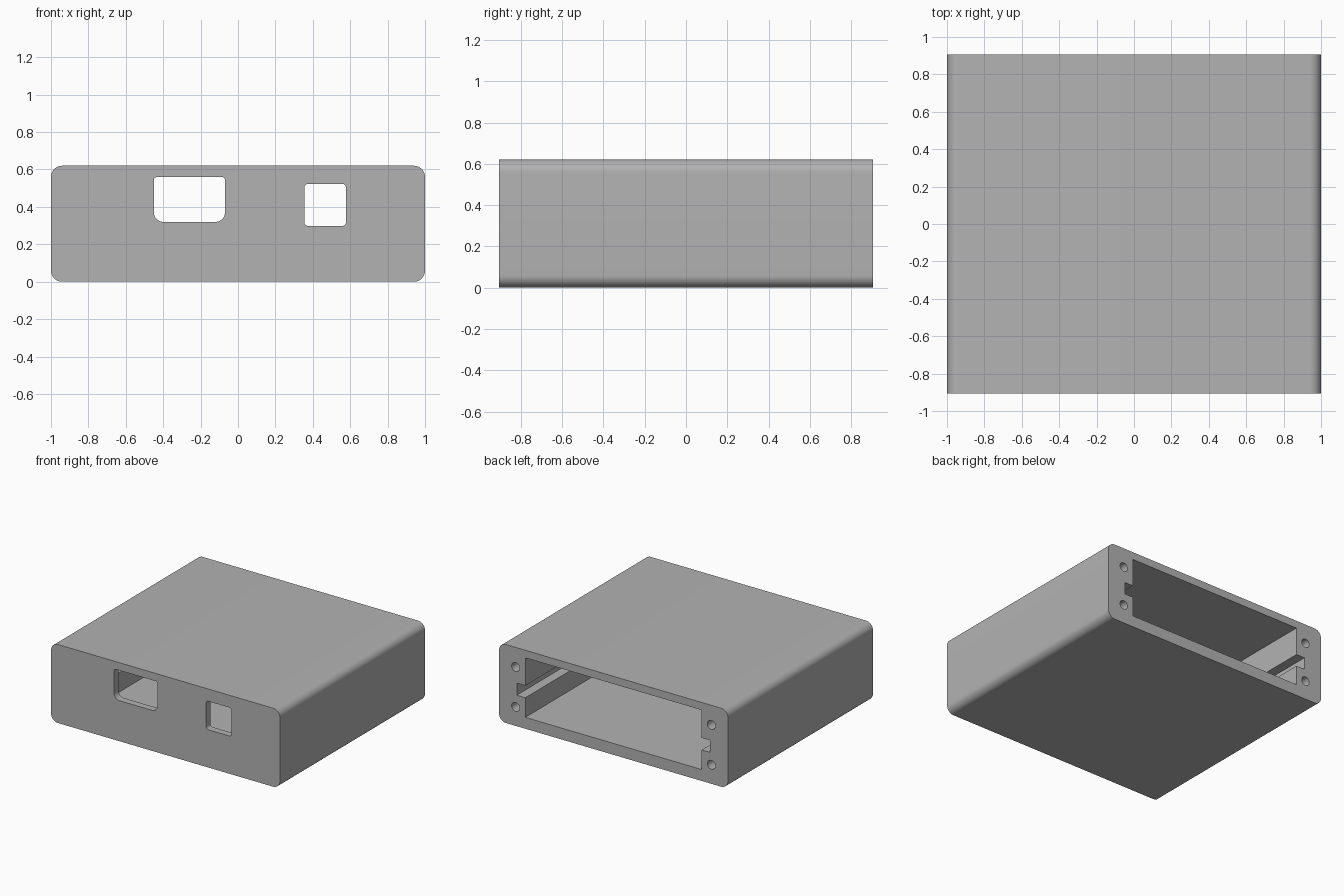
import bpy, bmesh, math

if "Cube" in bpy.data.objects:
    bpy.data.objects.remove(bpy.data.objects["Cube"], do_unlink=True)

HALF_DEPTH = 0.905
FRONT_WALL = 0.055

grey = bpy.data.materials.new("plain grey")
grey.use_nodes = True
colour = (0.45, 0.45, 0.45, 1)
grey.diffuse_color = colour
grey.node_tree.nodes["Principled BSDF"].inputs["Base Color"].default_value = colour


def rounded_rect(x0, x1, z0, z1, r_bottom=0.0, r_top=0.0, steps=10):
    """Counter-clockwise outline with separate bottom and top corner radii."""
    pts = []
    corners = [(x0, z0, 1, 1, r_bottom, 180), (x1, z0, -1, 1, r_bottom, 270),
               (x1, z1, -1, -1, r_top, 0), (x0, z1, 1, -1, r_top, 90)]
    for x, z, sx, sz, r, start in corners:
        if r == 0:
            pts.append((x, z))
            continue
        for i in range(steps + 1):
            a = math.radians(start + 90 * i / steps)
            pts.append((x + sx * r + r * math.cos(a), z + sz * r + r * math.sin(a)))
    return pts


def circle(x, z, r, n=32):
    return [(x + r * math.cos(math.tau * i / n), z + r * math.sin(math.tau * i / n))
            for i in range(n)]


def extrude(name, outline, y0, y1):
    """Solid made by sweeping an x-z outline from y0 to y1."""
    bm = bmesh.new()
    face = bm.faces.new([bm.verts.new((x, y0, z)) for x, z in outline])
    ext = bmesh.ops.extrude_face_region(bm, geom=[face])
    for v in ext["geom"]:
        if isinstance(v, bmesh.types.BMVert):
            v.co.y = y1
    bmesh.ops.recalc_face_normals(bm, faces=bm.faces)
    mesh = bpy.data.meshes.new(name)
    bm.to_mesh(mesh)
    bm.free()
    obj = bpy.data.objects.new(name, mesh)
    bpy.context.collection.objects.link(obj)
    mesh.materials.append(grey)
    return obj


def cut(target, outline, y0, y1):
    """Subtract a swept outline from the target and drop the cutter."""
    cutter = extrude("cutter", outline, y0, y1)
    cutter.hide_render = True
    mod = target.modifiers.new("cut", "BOOLEAN")
    mod.operation = "DIFFERENCE"
    mod.solver = "EXACT"
    mod.object = cutter
    bpy.context.view_layer.objects.active = target
    bpy.ops.object.modifier_apply(modifier=mod.name)
    bpy.data.objects.remove(cutter, do_unlink=True)


# Outer shell with rounded long edges
enclosure = extrude("enclosure", rounded_rect(-1, 1, 0, 0.62, 0.06, 0.06),
                    -HALF_DEPTH, HALF_DEPTH)

# Cavity open at the back, with a board slot along each side, as one outline
inner_front = -HALF_DEPTH + FRONT_WALL
back = HALF_DEPTH + 0.1
side = [(0.77, 0.09), (0.77, 0.245), (0.845, 0.245),
        (0.845, 0.34), (0.77, 0.34), (0.77, 0.56)]
cavity = side + [(-x, z) for x, z in reversed(side)]
cut(enclosure, cavity, inner_front, back)

# Two port windows in the front wall
front = -HALF_DEPTH - 0.1
window_end = inner_front + 0.1
cut(enclosure, rounded_rect(-0.45, -0.07, 0.32, 0.559, 0.05, 0.015), front, window_end)
cut(enclosure, rounded_rect(0.355, 0.577, 0.298, 0.523, 0.02, 0.02), front, window_end)

# Four screw holes in the back rim
for x in (-0.855, 0.855):
    for z in (0.15, 0.465):
        cut(enclosure, circle(x, z, 0.035), HALF_DEPTH - 0.35, back)

# Smooth the rounded edges, keep the rest sharp
bpy.ops.object.select_all(action="DESELECT")
enclosure.select_set(True)
bpy.context.view_layer.objects.active = enclosure
bpy.ops.object.shade_smooth_by_angle(angle=math.radians(30))
